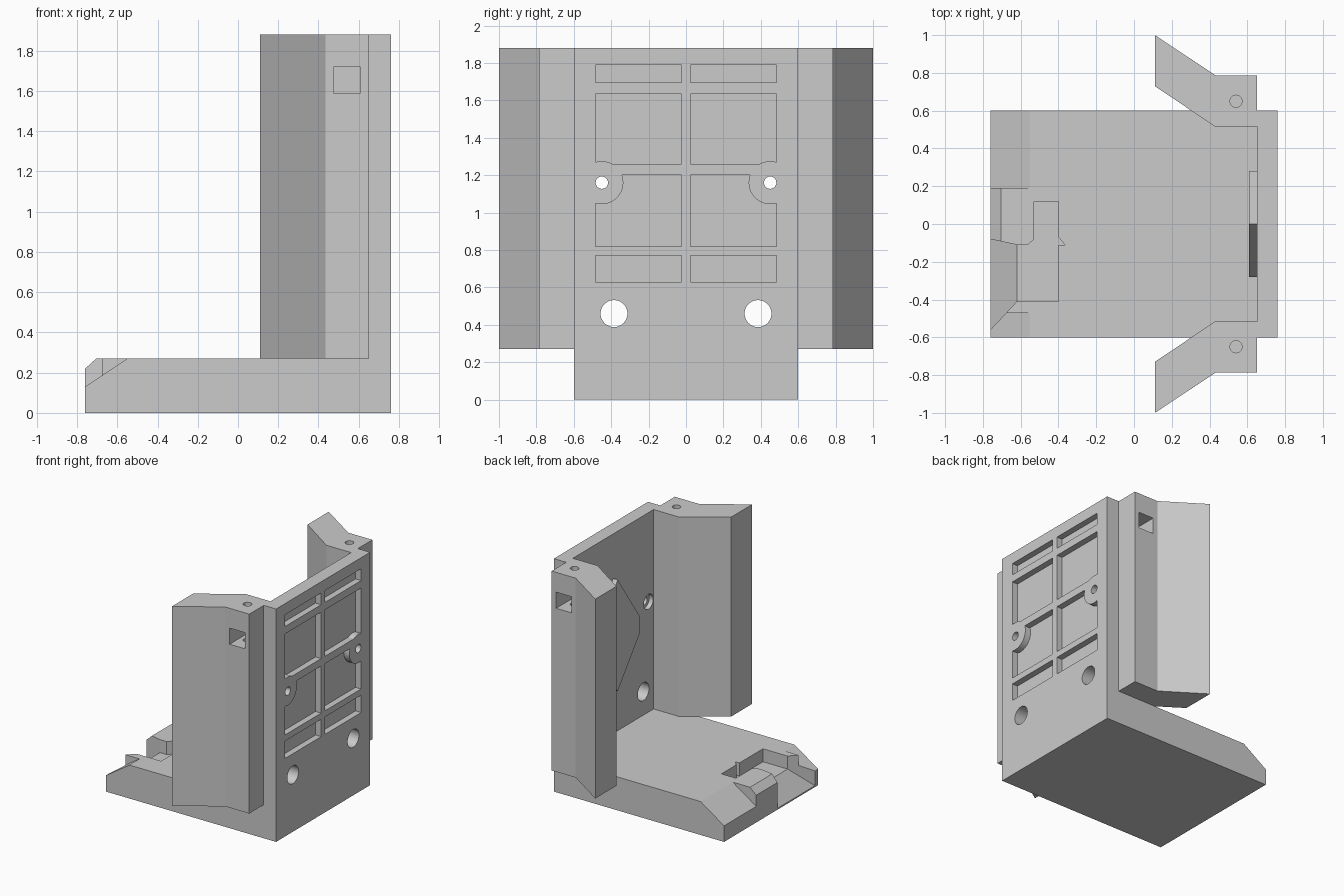
import bpy, bmesh, math
from mathutils import Vector

if "Cube" in bpy.data.objects:
    bpy.data.objects.remove(bpy.data.objects["Cube"], do_unlink=True)

grey = bpy.data.materials.new("matte_grey")
grey.use_nodes = True
COLOUR = (0.6, 0.6, 0.6, 1)
grey.diffuse_color = COLOUR
grey.node_tree.nodes["Principled BSDF"].inputs["Base Color"].default_value = COLOUR

# How (u, v, depth) maps to x, y, z for each extrusion axis
AXES = {"x": lambda u, v, d: (d, u, v),
        "y": lambda u, v, d: (u, d, v),
        "z": lambda u, v, d: (u, v, d)}


def prism(name, points, lo, hi, axis="z", slope=None):
    """Extrude an outline along an axis; slope gives a tilted lower cap."""
    bm = bmesh.new()
    place = AXES[axis]
    low = [bm.verts.new(place(u, v, slope(u) if slope else lo)) for u, v in points]
    high = [bm.verts.new(place(u, v, hi)) for u, v in points]
    bm.faces.new(low)
    bm.faces.new(high)
    for i in range(len(points)):
        j = (i + 1) % len(points)
        bm.faces.new((low[i], low[j], high[j], high[i]))
    bmesh.ops.recalc_face_normals(bm, faces=bm.faces)
    mesh = bpy.data.meshes.new(name)
    bm.to_mesh(mesh)
    bm.free()
    mesh.materials.append(grey)
    ob = bpy.data.objects.new(name, mesh)
    bpy.context.collection.objects.link(ob)
    return ob


def rect(u0, u1, v0, v1):
    return [(u0, v0), (u1, v0), (u1, v1), (u0, v1)]


def circle(u, v, r, n=32):
    return [(u + r * math.cos(math.tau * i / n), v + r * math.sin(math.tau * i / n))
            for i in range(n)]


def cut(target, cutter):
    """Subtract a cutter, bake the result and drop the cutter."""
    mod = target.modifiers.new("cut", "BOOLEAN")
    mod.operation, mod.solver, mod.object = "DIFFERENCE", "EXACT", cutter
    bpy.context.view_layer.update()
    graph = bpy.context.evaluated_depsgraph_get()
    baked = bpy.data.meshes.new_from_object(target.evaluated_get(graph))
    target.modifiers.clear()
    target.data = baked
    bpy.data.objects.remove(cutter, do_unlink=True)


TOP, DECK = 1.88, 0.27

# Base and back wall in one L-shaped body
body = prism("base_and_back_wall",
             [(-0.76, 0), (0.76, 0), (0.76, TOP), (0.65, TOP), (0.65, DECK), (-0.76, DECK)],
             -0.6, 0.6, "y")

# Chamfers along the front lip
small = [(-0.793, 0.19), (-0.694, 0.28), (-0.793, 0.28)]
large = [(-0.79, 0.11), (-0.535, 0.28), (-0.79, 0.28)]
cut(body, prism("lip_cut", small, -0.7, 0.7, "y"))
cut(body, prism("left_chamfer_cut", large, 0.19, 0.7, "y"))
cut(body, prism("right_chamfer_cut", large, -0.7, -0.47, "y"))

# Connector pocket with a ramp falling to the front
FLOOR = 0.165
cut(body, prism("pocket_cut",
                [(-0.62, -0.11), (-0.56, -0.11), (-0.53, -0.08), (-0.53, 0.12), (-0.40, 0.12),
                 (-0.40, -0.07), (-0.365, -0.11), (-0.40, -0.11), (-0.40, -0.41), (-0.62, -0.41)],
                FLOOR, 0.4))
cut(body, prism("ramp_cut",
                [(-0.765, -0.079), (-0.62, -0.11), (-0.61, -0.11),
                 (-0.61, -0.41), (-0.62, -0.41), (-0.765, -0.565)],
                0, 0.4, slope=lambda x: FLOOR + 1.1 * (x + 0.62)))

# Rear panel recesses, screw bosses and through holes
for side in (-1, 1):
    for z0, z1 in ((1.695, 1.79), (1.26, 1.635), (0.82, 1.20), (0.63, 0.77)):
        recess = prism("recess_cut", rect(side * 0.025, side * 0.485, z0, z1), 0.71, 0.8, "x")
        if 0.8 < z0 < 1.5:
            boss = prism("boss_keep", circle(side * 0.45, 1.16, 0.115, 48), 0.6, 0.9, "x")
            cut(recess, boss)
        cut(body, recess)
    for y, z, r, x0, x1 in ((0.45, 1.16, 0.033, 0.6, 0.8),
                            (0.45, 1.16, 0.06, 0.6, 0.685),
                            (0.385, 0.46, 0.072, 0.6, 0.8)):
        cut(body, prism("hole_cut", circle(side * y, z, r), x0, x1, "x"))

# Angled side wings with a nut slot and a screw hole each
for side, label in ((1, "back"), (-1, "front")):
    outline = [(0.65, 0.515), (0.43, 0.515), (0.11, 0.73), (0.11, 1.0),
               (0.435, 0.785), (0.65, 0.785)]
    wing = prism(label + "_wing", [(x, side * y) for x, y in outline], DECK, TOP)
    cut(wing, prism("slot_cut", rect(0.475, 0.61, 1.59, 1.72), side * 0.58, side * 0.9, "y"))
    cut(wing, prism("screw_cut", circle(0.54, side * 0.65, 0.032), 1.5, 2.0))

# Raised hexagonal pad on the inside of the wall
pad = prism("hexagonal_pad",
            [(0, 1.52), (0.28, 1.12), (0.28, 0.98), (0, 0.62), (-0.28, 0.98), (-0.28, 1.12)],
            0.61, 0.65, "x")

for ob in bpy.context.collection.objects:
    if ob.type == "MESH" and grey.name in ob.data.materials:
        for poly in ob.data.polygons:
            poly.use_smooth = False
